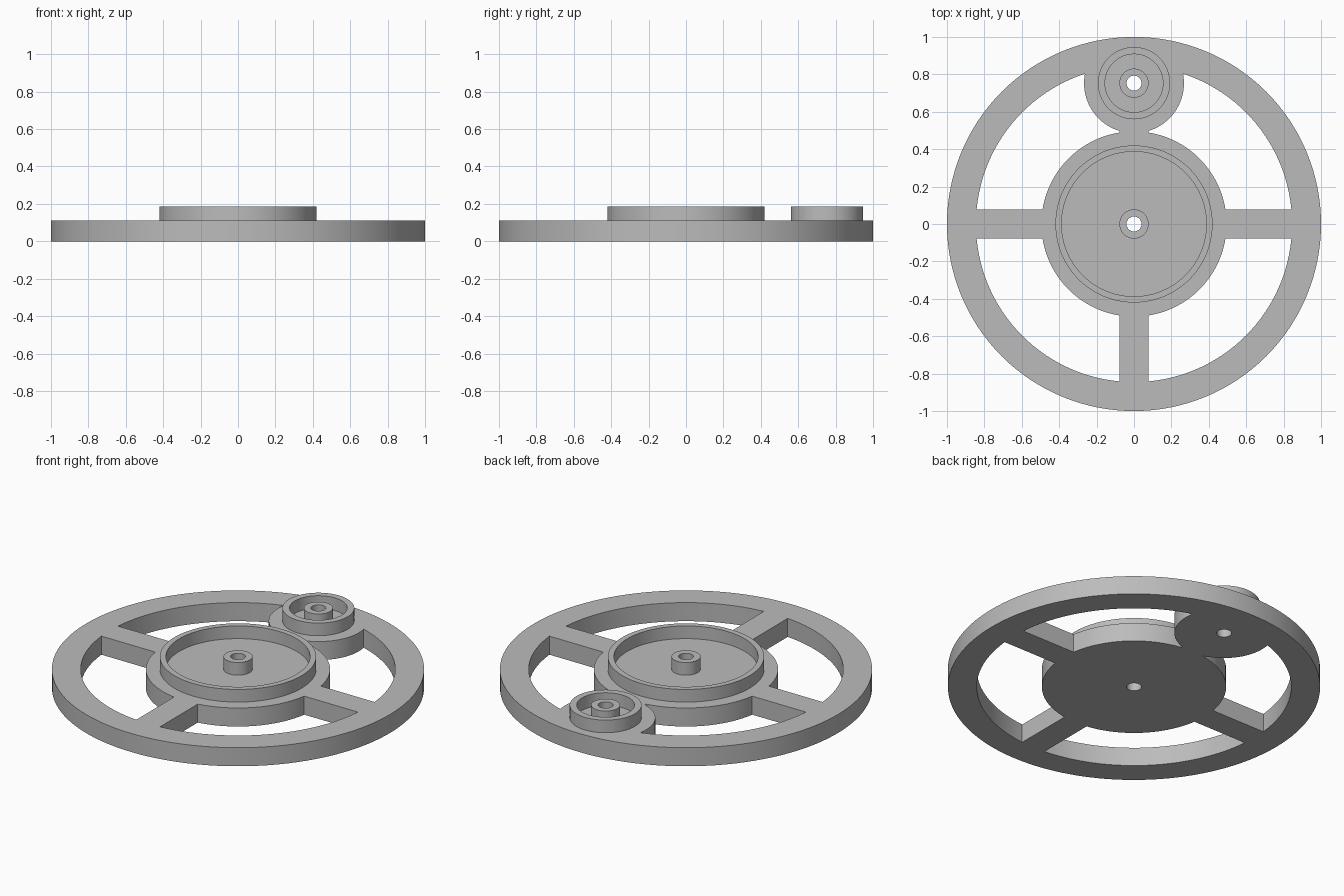
import bpy
from math import pi

default = bpy.data.objects.get("Cube")
if default:
    bpy.data.objects.remove(default)

PLATE, TOP = 0.11, 0.185      # plate thickness, height of raised rings
SPOKE_W = 0.156
PAD_Y = 0.753                 # centre of the small offset pad

grey = bpy.data.materials.new("plain_grey")
grey.use_nodes = True
colour = (0.5, 0.5, 0.5, 1)
grey.diffuse_color = colour
grey.node_tree.nodes["Principled BSDF"].inputs["Base Color"].default_value = colour


def disc(name, radius, z0, z1, y=0, sides=128):
    bpy.ops.mesh.primitive_cylinder_add(vertices=sides, radius=radius, depth=z1 - z0,
                                        location=(0, y, (z0 + z1) / 2))
    ob = bpy.context.object
    ob.name = name
    ob.data.materials.append(grey)
    return ob


def spoke(name, angle):
    bpy.ops.mesh.primitive_cube_add(size=1)
    ob = bpy.context.object
    ob.name = name
    ob.data.materials.append(grey)
    ob.scale = (0.55, SPOKE_W, PLATE)
    ob.rotation_euler.z = angle
    ob.location = (0, 0, PLATE / 2)
    bpy.ops.object.transform_apply(location=True, rotation=True, scale=True)
    # slide outward so that it bridges hub and rim
    offset = {0: (0.65, 0), 1: (0, 0.65), 2: (-0.65, 0), 3: (0, -0.65)}[round(angle / (pi / 2))]
    ob.location.x += offset[0]
    ob.location.y += offset[1]
    return ob


def combine(target, tool, operation):
    mod = target.modifiers.new(operation.lower(), "BOOLEAN")
    mod.operation = operation
    mod.solver = "EXACT"
    mod.object = tool
    bpy.context.view_layer.objects.active = target
    bpy.ops.object.modifier_apply(modifier=mod.name)
    bpy.data.objects.remove(tool)
    return target


def tube(name, outer, inner, z0, z1, y=0, sides=128):
    ob = disc(name, outer, z0, z1, y, sides)
    return combine(ob, disc("bore", inner, z0 - 0.1, z1 + 0.1, y, sides), "DIFFERENCE")


# Wheel plate: rim, hub, spokes and the pad trimmed inside the rim
wheel = tube("wheel", 1.0, 0.845, 0, PLATE)
combine(wheel, disc("hub", 0.495, 0, PLATE), "UNION")
for i in range(4):
    combine(wheel, spoke("spoke", i * pi / 2), "UNION")
pad = disc("pad", 0.267, 0, PLATE, PAD_Y)
combine(pad, disc("pad_trim", 0.92, -0.1, 0.3), "INTERSECT")
combine(wheel, pad, "UNION")

# Raised ring and centre boss on the hub and on the pad
for y, outer, inner in ((0, 0.42, 0.387), (PAD_Y, 0.193, 0.155)):
    combine(wheel, tube("raised_ring", outer, inner, PLATE / 2, TOP, y), "UNION")
    combine(wheel, disc("boss", 0.078, PLATE / 2, TOP, y, 64), "UNION")
    combine(wheel, disc("axle_hole", 0.04, -0.1, 0.3, y, 48), "DIFFERENCE")

bpy.ops.object.select_all(action="DESELECT")
wheel.select_set(True)
bpy.context.view_layer.objects.active = wheel
bpy.ops.object.shade_smooth_by_angle(angle=pi / 6)
